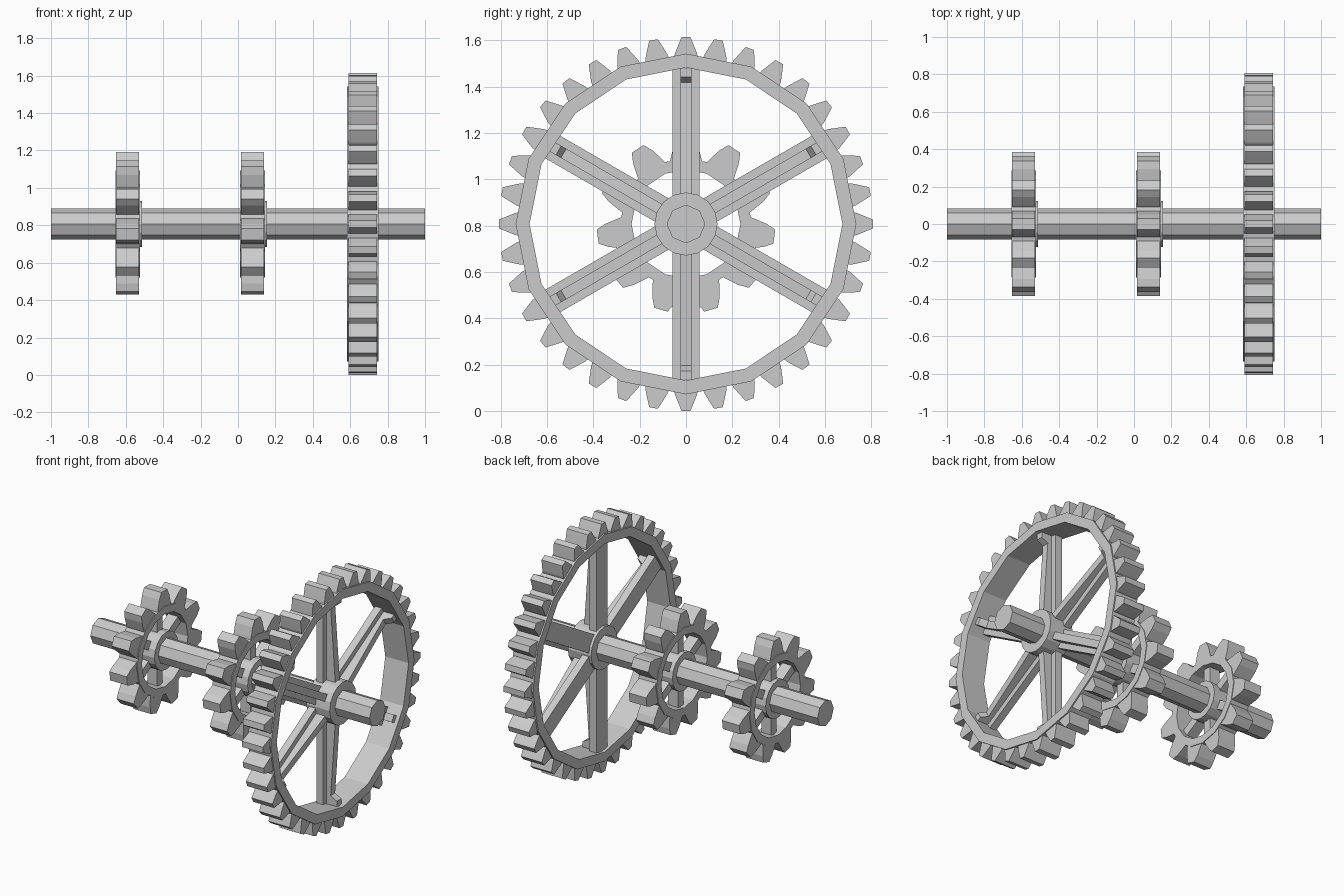
import bpy, bmesh
from math import sin, cos, tau

if "Cube" in bpy.data.objects:
    bpy.data.objects.remove(bpy.data.objects["Cube"])

ZC = 0.807  # height of the shaft axis


def point(x, r, t, a):
    """x along the shaft, r outward and t sideways at angle a from the top."""
    return (x, r * sin(a) + t * cos(a), ZC + r * cos(a) - t * sin(a))


def finish(name, bm):
    bmesh.ops.recalc_face_normals(bm, faces=bm.faces)
    me = bpy.data.meshes.new(name)
    bm.to_mesh(me)
    bm.free()
    ob = bpy.data.objects.new(name, me)
    bpy.context.collection.objects.link(ob)


def prism(bm, lower, upper):
    """Closed solid between two matching outlines."""
    a = [bm.verts.new(p) for p in lower]
    b = [bm.verts.new(p) for p in upper]
    n = len(a)
    bm.faces.new(a)
    bm.faces.new(b[::-1])
    for i in range(n):
        j = (i + 1) % n
        bm.faces.new((a[i], a[j], b[j], b[i]))


def cylinder(name, x0, x1, r, n):
    bm = bmesh.new()
    prism(bm, *[[point(x, r, 0, tau * i / n) for i in range(n)] for x in (x0, x1)])
    finish(name, bm)


def ring(name, x0, x1, ro, ri, n):
    bm = bmesh.new()
    section = [(x0, ri), (x1, ri), (x1, ro), (x0, ro)]
    loops = [[bm.verts.new(point(x, r, 0, tau * i / n)) for x, r in section]
             for i in range(n)]
    for i in range(n):
        p, q = loops[i], loops[(i + 1) % n]
        for k in range(4):
            m = (k + 1) % 4
            bm.faces.new((p[k], p[m], q[m], q[k]))
    finish(name, bm)


def teeth(name, x0, x1, outline, n):
    """outline: half tooth as (radius, half width) from root to tip."""
    full = outline + [(r, -t) for r, t in reversed(outline)]
    bm = bmesh.new()
    for i in range(n):
        a = tau * i / n
        prism(bm, *[[point(x, r, t, a) for r, t in full] for x in (x0, x1)])
    finish(name, bm)


def spokes(name, side, half, n=6):
    """side: spoke outline as (x, radius), given thickness across."""
    bm = bmesh.new()
    for i in range(n):
        a = tau * i / n
        prism(bm, *[[point(x, r, t, a) for x, r in side] for t in (-half, half)])
    finish(name, bm)


# Shaft
cylinder("shaft", -1, 1, 0.083, 8)

# Large spoked gear
ring("large_gear_rim", 0.583, 0.75, 0.735, 0.675, 16)
teeth("large_gear_teeth", 0.592, 0.742,
      [(0.69, 0.056), (0.735, 0.048), (0.775, 0.032), (0.806, 0.019)], 36)
cylinder("large_gear_hub", 0.585, 0.752, 0.136, 16)
spokes("large_gear_spokes", [(0.602, 0.1), (0.65, 0.1), (0.65, 0.672), (0.602, 0.672)], 0.058)
spokes("large_gear_ribs", [(0.64, 0.1), (0.715, 0.1), (0.68, 0.61), (0.725, 0.635),
                           (0.725, 0.672), (0.64, 0.672)], 0.023)

# Two small gears
for name, x in (("left_gear", -0.59), ("middle_gear", 0.078)):
    ring(name + "_rim", x - 0.066, x + 0.066, 0.285, 0.235, 16)
    teeth(name + "_teeth", x - 0.062, x + 0.062,
          [(0.25, 0.072), (0.285, 0.066), (0.345, 0.05), (0.385, 0.03)], 11)
    cylinder(name + "_hub", x - 0.066, x + 0.076, 0.122, 16)
    spokes(name + "_spokes", [(x - 0.04, 0.08), (x + 0.03, 0.08),
                              (x + 0.03, 0.25), (x - 0.04, 0.25)], 0.028)
